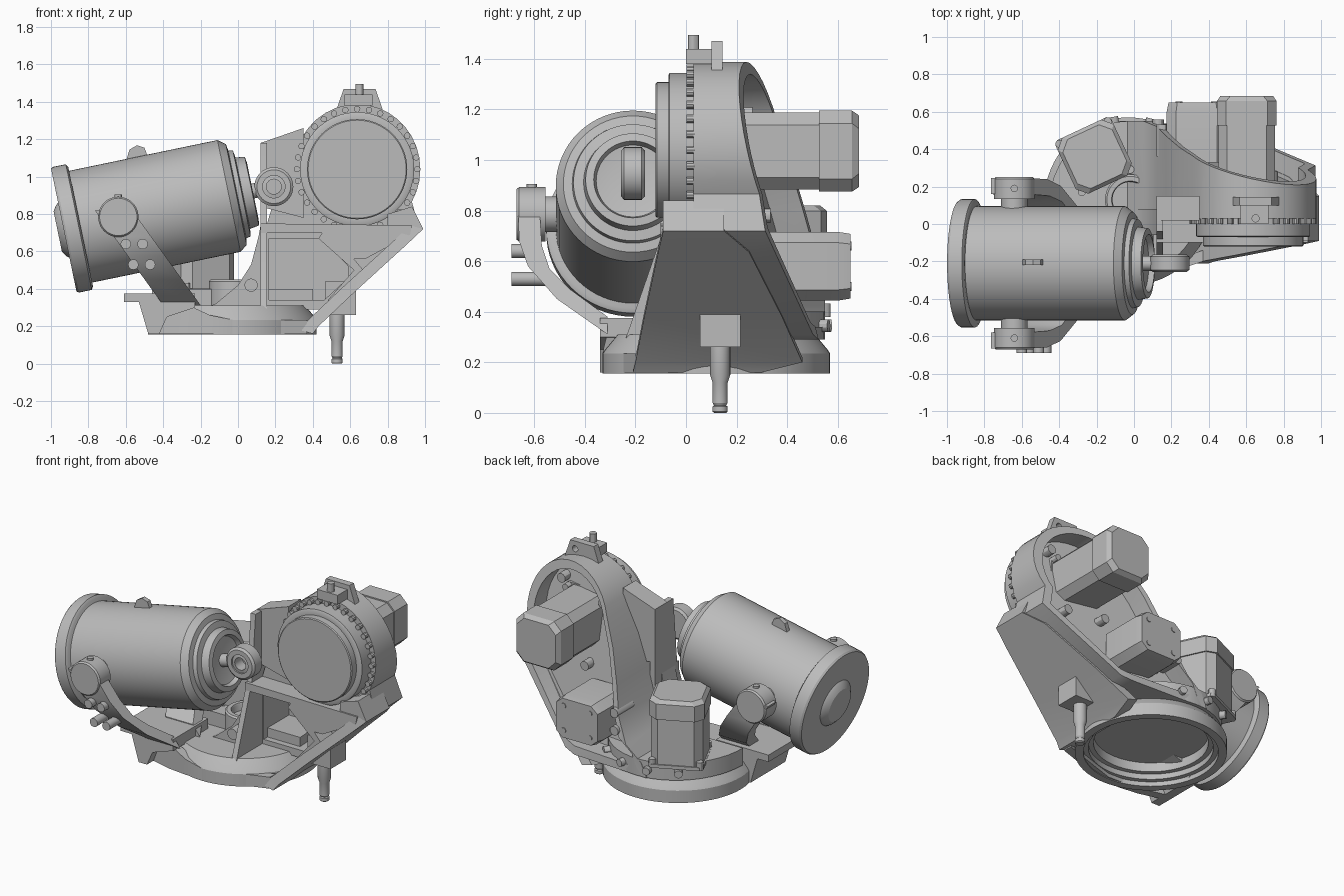
import bpy, bmesh
from math import sin, cos, pi, radians
from mathutils import Vector, Matrix

if "Cube" in bpy.data.objects:
    bpy.data.objects.remove(bpy.data.objects["Cube"])

grey = bpy.data.materials.new("cast_grey")
grey.use_nodes = True
GREY = (0.5, 0.5, 0.5, 1)
grey.diffuse_color = GREY
grey.node_tree.nodes["Principled BSDF"].inputs["Base Color"].default_value = GREY
parts = []


def finish(name, bm):
    bmesh.ops.remove_doubles(bm, verts=bm.verts, dist=1e-5)
    bmesh.ops.recalc_face_normals(bm, faces=bm.faces)
    mesh = bpy.data.meshes.new(name)
    bm.to_mesh(mesh)
    bm.free()
    mesh.materials.append(grey)
    ob = bpy.data.objects.new(name, mesh)
    bpy.context.collection.objects.link(ob)
    parts.append(ob)
    return ob


def loft(name, rings):
    """Join closed rings of equal length and cap both ends."""
    bm = bmesh.new()
    rows = [[bm.verts.new(p) for p in ring] for ring in rings]
    n = len(rows[0])
    for a, b in zip(rows, rows[1:]):
        for i in range(n):
            bm.faces.new((a[i], a[(i + 1) % n], b[(i + 1) % n], b[i]))
    bm.faces.new(rows[0])
    bm.faces.new(rows[-1])
    return finish(name, bm)


def prism(name, pts, axis, lo, hi):
    def place(p, d):
        q = list(p)
        q.insert("xyz".index(axis), d)
        return q
    return loft(name, [[place(p, lo) for p in pts], [place(p, hi) for p in pts]])


def box(name, x, y, z):
    return prism(name, [(x[0], y[0]), (x[1], y[0]), (x[1], y[1]), (x[0], y[1])], "z", *z)


def lathe(name, profile, origin, direction, n=48):
    """Spin (radius, height) pairs around an axis."""
    q = Vector((0, 0, 1)).rotation_difference(Vector(direction))
    o = Vector(origin)
    rings = [[o + q @ Vector((r * cos(2 * pi * i / n), r * sin(2 * pi * i / n), h))
              for i in range(n)] for r, h in profile]
    return loft(name, rings)


def rod(name, origin, direction, r, length, n=24):
    return lathe(name, [(r, 0), (r, length)], origin, direction, n)


def cut(ob, cutter):
    """Subtract a hidden helper from a part."""
    parts.remove(cutter)
    cutter.hide_render = cutter.hide_viewport = True
    mod = ob.modifiers.new("cut", "BOOLEAN")
    mod.operation, mod.object = "DIFFERENCE", cutter


def chamfered(h, c):
    return [(h, -h + c), (h, h - c), (h - c, h), (-h + c, h),
            (-h, h - c), (-h, -h + c), (-h + c, -h), (h - c, -h)]


def motor(name, origin, rot, half, length):
    """Square motor with corner screws and a rounded tail cap along local z."""
    m = Matrix.Translation(origin) @ rot
    steps = [(1, 0, .02), (1, .05, .02), (.95, .05, .05), (.95, .72, .05), (1, .72, .05),
             (1, .95, .05), (.88, 1, .06)]
    loft(name, [[m @ Vector((x * s, y * s, t * length)) for x, y in chamfered(half, c)]
                for s, t, c in steps])
    k = half * .86
    for i, (sx, sy) in enumerate([(1, 1), (1, -1), (-1, 1), (-1, -1)]):
        a = m @ Vector((sx * k, sy * k, 0))
        rod(f"{name}_bolt_{i}", a, m.to_3x3() @ Vector((0, 0, 1)), .022, length * .12, 12)


# Base: hollow turntable ring, rear wall and left bracket
CX, CY = -.03, .12
lathe("base_ring", [(.02, .31), (.39, .31), (.44, .25), (.45, .235), (.45, .155), (.40, .155),
                    (.40, .185), (.37, .185), (.37, .22), (.34, .22), (.34, .28), (.02, .28)],
      (CX, CY, 0), (0, 0, 1), 64)
arc = [(CX + .43 * cos(pi * i / 24), CY - .05 + .48 * sin(pi * i / 24)) for i in range(25)]
prism("base_rear_wall", arc, "z", .29, .4)
bracket = [(-.61, .375), (-.61, .33), (-.53, .33), (-.48, .16), (-.42, .16), (-.38, .25),
           (-.23, .3), (-.23, .375)]
prism("clevis_bracket", bracket, "y", -.34, .02)
lathe("cable_port", [(.135, .29), (.135, .44), (.125, .45), (.1, .45), (.095, .44), (.095, .29)],
      (-.02, .13, 0), (0, 0, 1))
for i in range(4):
    a = radians(50 + 25 * i)
    d = Vector((cos(a), sin(a), 0))
    rod(f"base_bolt_{i}", Vector((CX, CY, .345)) + d * .4, d, .025, .06, 12)

# Curved front lip of the bowl, running from the bracket to the skirt
lip = [(-.43, -.27, .33), (-.28, -.31, .32), (-.15, -.325, .26), (-.03, -.33, .235),
       (.1, -.29, .235), (.37, -.2, .235)]
loft("front_lip", [[(x, y, .16), (x, y, z), (x, y + .06, z), (x, y + .06, .16)] for x, y, z in lip])

# Main housing: dished shell leaning from the base up to the gearbox
GX, GZ = .637, 1.04
outline = [(GX + .338 * cos(radians(a)), GZ + .348 * sin(radians(a))) for a in range(-30, 161, 10)]
outline += [(.24, 1.0), (.17, .8), (.12, .62), (.05, .47), (-.06, .38), (-.1, .29),
            (.44, .29), (.52, .31), (.97, .72)]


def rim(x, z):
    return min(.55, .685 - .22 * x - .22 * z)


inner = [(.5 + (x - .5) * .88, .85 + (z - .85) * .91) for x, z in outline]
housing = loft("main_housing", [
    [(x, .03, z) for x, z in outline],
    [(x, rim(x, z), z) for x, z in outline],
    [(x, rim(x, z), z) for x, z in inner],
    [(x, rim(x, z) - .13, z) for x, z in inner]])
pocket = [(.165, .34), (.46, .34), (.59, .46), (.59, .52), (.45, .67), (.165, .67)]
cut(housing, prism("pocket_cutter", pocket, "y", -.05, .29))
rod("pocket_cover", (.32, .3, .55), (0, -1, 0), .1, .018)

# Diagonal skirt, shelf and ribs around the open front pocket
loft("diagonal_skirt", [[(x - .07, f, z + .02), (x, f, z), (x, b, z), (x - .07, b, z + .02)]
                        for x, z, f, b in [(.99, .72, -.09, .15), (.9, .635, -.11, .25),
                                           (.62, .38, -.165, .38), (.43, .2, -.2, .46),
                                           (.40, .16, -.21, .3)]])
prism("skirt_corner", [(.99, .72), (.93, .84), (.8, .8), (.8, .72), (.92, .69)], "y", -.09, .15)
prism("pocket_shelf", [(.12, .7), (.45, .7), (.62, .56), (.68, .56), (.92, .69), (.93, .74), (.12, .75)],
      "y", -.1, .08)
prism("left_fin", [(.15, 1.18), (-.04, 1.18), (-.08, .75), (-.24, .29), (.15, .29)], "x", .12, .155)
prism("fin_gusset", [(.12, 1.18), (.35, 1.26), (.35, .78), (.12, .84)], "y", .02, .15)
prism("pocket_corner_rib", [(.5, .3), (.67, .5), (.62, .56), (.45, .7), (.43, .67), (.62, .5), (.48, .34)],
      "y", -.1, .04)
swoop = [(.14, .85), (.14, .29), (-.2, .29), (-.12, .32), (0, .42), (.07, .53), (.11, .68)]
prism("swept_wall", swoop, "y", -.06, .08)
rod("lip_bolt", (.07, -.05, .42), (0, -1, 0), .035, .11)

# Gearbox face with bolt circle
lathe("gearbox_cover", [(.305, 0), (.305, .11), (.295, .115), (.268, .115), (.268, .16), (.262, .165)],
      (GX, .045, GZ), (0, -1, 0), 64)
for i in range(32):
    a = 2 * pi * i / 32
    rod(f"gear_bolt_{i}", (GX + .322 * cos(a), .035, GZ + .322 * sin(a)), (0, -1, 0), .017, .034, 10)

# Lifting bracket on top
lug = prism("top_lug", [(.52, 1.34), (.78, 1.34), (.735, 1.47), (.565, 1.47)], "y", .1, .145)
cut(lug, rod("lug_hole_cutter", (.7, .05, 1.42), (0, 1, 0), .02, .15))
box("top_lug_foot", (.57, .72), (0, .1), (1.38, 1.44))
rod("top_lug_screw", (.65, .03, 1.43), (0, 0, 1), .022, .065, 12)

# Motors and junction box
back = Matrix.Rotation(radians(-90), 4, "X")
motor("rear_motor", (.603, .12, 1.035), back, .16, .565)
motor("upright_motor", (-.21, .36, .38), Matrix.Rotation(radians(25), 4, "Z"), .165, .44)
loft("junction_box", [[(.335 + x * s, y, .58 + z * .85 * s) for x, z in chamfered(.16, .05)]
                      for y, s in [(.33, 1), (.6, 1), (.65, .94)]])
for i, (x, z) in enumerate([(.24, .66), (.43, .66), (.43, .5), (.24, .5)]):
    rod(f"junction_screw_{i}", (x, .64, z), (0, 1, 0), .018, .015, 12)
for i, (x, z) in enumerate([(.42, 1.18), (.78, 1.22), (.5, .78), (.74, .78), (.15, .64), (.13, .54)]):
    y = rim(x, z)
    rod(f"housing_bolt_{i}", (x, y - .15, z), (0, 1, 0), .03, .08 if i < 4 else .17, 12)

# Guide pin under the right side
box("pin_block", (.465, .63), (.055, .215), (.26, .44))
lathe("guide_pin", [(.024, 0), (.03, .005), (.03, .025), (.024, .03), (.03, .04), (.03, .12),
                    (.04, .15), (.04, .27)], (.53, .135, 0), (0, 0, 1), 24)

# Balancer cylinder, tilted, with stepped nose and rod eye
MID = -.21
tilt = radians(11.7)
AX = Vector((cos(tilt), 0, sin(tilt)))
END = Vector((-.009, MID, .905))
lathe("balancer_body", [(.305, -.87), (.305, -.04), (.275, 0), (.24, .005), (.235, .03), (.195, .035),
                        (.187, .085), (.155, .09), (.145, .06), (.09, .05)], END, AX, 64)
lathe("balancer_cap", [(.11, -.975), (.14, -.955), (.15, -.942), (.335, -.942), (.343, -.93),
                       (.343, -.86), (.325, -.85)], END, AX, 64)
rod("balancer_rod", END, AX, .04, .13)
eye = END + AX * .205 + Vector((0, .047, 0))
lathe("rod_eye", [(.06, 0), (.09, 0), (.104, .012), (.104, .082), (.09, .094), (.06, .094), (.06, 0)],
      eye, (0, -1, 0), 40)
lathe("rod_bearing", [(.062, .01), (.062, .084), (.04, .088), (.04, .006), (.062, .01)],
      eye, (0, -1, 0), 32)
prism("balancer_lug", [(-.6, 1.08), (-.48, 1.1), (-.5, 1.155), (-.54, 1.168), (-.58, 1.145)],
      "y", -.22, -.19)

# Clevis arms on both sides of the balancer
stations = [((.455, .82), (.37, .82)), ((.45, .68), (.36, .66)), ((.415, .58), (.33, .57)),
            ((.3, .45), (.25, .49)), ((.1, .31), (.1, .38))]
for side, s in (("front", -1), ("rear", 1)):
    rings = []
    for (yo, zo), (yi, zi) in stations:
        xo, xi = [-.64 + (.785 - z) * .72 for z in (zo, zi)]
        rings.append([(xo - .1, MID + s * yo, zo), (xo + .1, MID + s * yo, zo),
                      (xi + .1, MID + s * yi, zi), (xi - .1, MID + s * yi, zi)])
    loft(f"{side}_clevis_arm", rings)
    lathe(f"{side}_trunnion", [(.07, .28), (.07, .345), (.108, .345), (.108, .45), (.1, .46)],
          (-.64, MID, .785), (0, s, 0), 40)
    rod(f"{side}_trunnion_plug", (-.64, MID + s * .4, .87), (0, 0, 1), .02, .035, 12)
for i, (x, z, y) in enumerate([(-.6, .64, -.6), (-.51, .64, -.6), (-.56, .53, -.53), (-.47, .53, -.53)]):
    rod(f"front_arm_bolt_{i}", (x, y, z), (0, -1, 0), .028, .69 + y, 16)

bpy.ops.object.select_all(action="DESELECT")
for ob in parts:
    ob.select_set(True)
bpy.context.view_layer.objects.active = parts[0]
bpy.ops.object.shade_smooth_by_angle(angle=radians(30))
